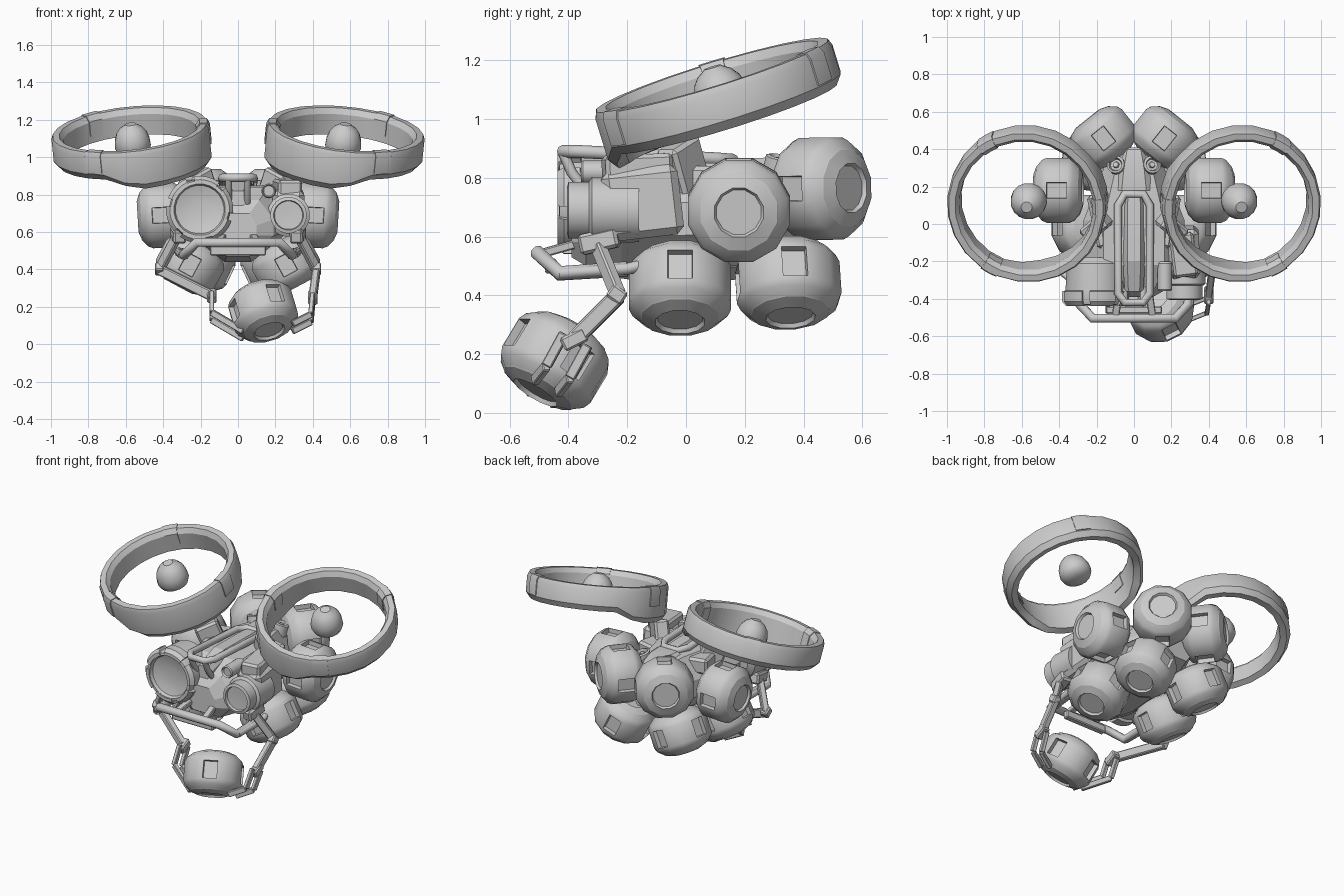
import bpy, bmesh
from math import pi, sin, cos, radians
from mathutils import Vector, Matrix

if "Cube" in bpy.data.objects:
    bpy.data.objects.remove(bpy.data.objects["Cube"])


def finish(name, bm, matrix=None, angle=32):
    if matrix is not None:
        bm.transform(matrix)
    bmesh.ops.recalc_face_normals(bm, faces=bm.faces)
    mesh = bpy.data.meshes.new(name)
    bm.to_mesh(mesh)
    bm.free()
    ob = bpy.data.objects.new(name, mesh)
    bpy.context.collection.objects.link(ob)
    bpy.ops.object.select_all(action='DESELECT')
    ob.select_set(True)
    bpy.context.view_layer.objects.active = ob
    bpy.ops.object.shade_smooth_by_angle(angle=radians(angle))
    return ob


def aim(loc, axis):
    """Matrix placing local z along axis."""
    return Matrix.Translation(loc) @ Vector(axis).to_track_quat('Z', 'Y').to_matrix().to_4x4()


def lathe(profile, n, closed=False):
    """Revolve (radius, height) points about z; open profiles get end caps."""
    bm = bmesh.new()
    rings = [[bm.verts.new((r * cos((k + .5) * 2 * pi / n), r * sin((k + .5) * 2 * pi / n), h))
              for k in range(n)] for r, h in profile]
    pairs = list(zip(rings, rings[1:]))
    if closed:
        pairs.append((rings[-1], rings[0]))
    for a, b in pairs:
        for k in range(n):
            j = (k + 1) % n
            bm.faces.new((a[k], a[j], b[j], b[k]))
    if not closed:
        bm.faces.new(rings[0])
        bm.faces.new(rings[-1])
    return bm


def beam(name, p, q, w, d):
    """Bevelled bar from p to q."""
    p, q = Vector(p), Vector(q)
    bm = bmesh.new()
    bmesh.ops.create_cube(bm, size=1, matrix=Matrix.Diagonal((w, d, (q - p).length, 1)))
    bmesh.ops.bevel(bm, geom=bm.edges[:], offset=min(w, d) * .15, segments=1, affect='EDGES')
    return finish(name, bm, aim((p + q) / 2, q - p))


def tube(name, pts, r, cyclic=False):
    """Round pipe through points."""
    cu = bpy.data.curves.new(name, 'CURVE')
    cu.dimensions = '3D'
    cu.bevel_depth, cu.bevel_resolution, cu.use_fill_caps = r, 2, True
    sp = cu.splines.new('POLY')
    sp.points.add(len(pts) - 1)
    for pt, co in zip(sp.points, pts):
        pt.co = (*co, 1)
    sp.use_cyclic_u = cyclic
    ob = bpy.data.objects.new(name, cu)
    bpy.context.collection.objects.link(ob)


def loft(name, sections):
    """Chamfered hull through (y, half width, z low, z high) sections."""
    bm = bmesh.new()
    loops = []
    for y, w, lo, hi in sections:
        h = hi - lo
        prof = [(.55, 0), (1, .3), (1, .62), (.6, 1)]
        prof += [(-x, z) for x, z in reversed(prof)]
        loops.append([bm.verts.new((x * w, y, lo + z * h)) for x, z in prof])
    for a, b in zip(loops, loops[1:]):
        for k in range(8):
            bm.faces.new((a[k], a[(k + 1) % 8], b[(k + 1) % 8], b[k]))
    bm.faces.new(loops[0])
    bm.faces.new(loops[-1])
    return finish(name, bm, angle=15)


def pod(name, loc, axis):
    """Faceted canister with recessed end caps and four square notches."""
    half = [(.078, .118), (.086, .132), (.135, .114), (.14, .108), (.168, .085), (.18, .058)]
    prof = half + [(r, -h) for r, h in reversed(half)]
    bm = lathe(prof, 12)
    bmesh.ops.recalc_face_normals(bm, faces=bm.faces)
    ports = [f for f in bm.faces if len(f.verts) == 4 and abs(f.calc_center_median().z) < .01
             and min(abs(f.normal.x), abs(f.normal.y)) < .05]
    bmesh.ops.inset_individual(bm, faces=ports, thickness=.006, depth=0)
    bmesh.ops.inset_individual(bm, faces=ports, thickness=.003, depth=-.028)
    finish(name, bm, aim(loc, axis), 28)


# Canister cluster and ducted fans, mirrored left and right
for s, side in ((1, 'right'), (-1, 'left')):
    pod(f'side_pod_{side}', (s * .405, .18, .69), (s, 0, -.06))
    pod(f'rear_pod_{side}', (s * .165, .46, .763), (s * .62, .78, .02))
    pod(f'lower_front_pod_{side}', (s * .257, -.02, .425), (s * .47, 0, -.88))
    pod(f'lower_rear_pod_{side}', (s * .2, .348, .443), (s * .42, .06, -.9))

    m = (Matrix.Translation((s * .572, .11, 1.078)) @ Matrix.Rotation(radians(s * 6), 4, 'Y')
         @ Matrix.Rotation(radians(17), 4, 'X'))
    # Duct ring, deeper toward the body and the front
    bm = lathe([(.425, .05), (.415, .075), (.38, .075), (.36, .045), (.36, -.07), (.4, -.078), (.425, -.045)],
               24, True)
    for v in bm.verts:
        if v.co.z < -.02:
            t = (-s * v.co.x * .8 - v.co.y * .6) / .42
            v.co.z -= .065 * min(1, max(0, (t - .35) / .2))
    finish(f'duct_ring_{side}', bm, m)
    # Clamp plates around the ring
    for k in range(3):
        a = (pi if s > 0 else 0) + k * 2 * pi / 3
        bm = bmesh.new()
        loops = []
        for da in (-.11, 0, .11):
            loops.append([bm.verts.new((r * cos(a + da), r * sin(a + da), h)) for r, h in
                          ((.354, -.03), (.354, .05), (.377, .08), (.418, .08), (.43, .055), (.43, -.04))])
        for p, q in zip(loops, loops[1:]):
            for i in range(6):
                j = (i + 1) % 6
                bm.faces.new((p[i], p[j], q[j], q[i]))
        bm.faces.new(loops[0])
        bm.faces.new(loops[-1])
        finish(f'ring_clamp_{side}', bm, m)
    # Floating hub
    bm = lathe([(.045, -.07), (.085, -.05), (.098, -.02), (.094, .02), (.082, .055), (.06, .083),
                (.036, .098), (.03, .104)], 16)
    finish(f'fan_hub_{side}', bm, Matrix.Translation((s * -.008, .01, 0)) @ m, 40)
    # Ring strut and root block
    beam(f'ring_strut_{side}', (s * .15, .03, .7), (s * .22, -.03, .92), .09, .15)
    beam(f'strut_root_{side}', (s * .13, -.12, .79), (s * .19, .16, .79), .13, .1)
    # Rear sensor rings
    bm = lathe([(.048, -.05), (.048, .02), (.036, .025), (.03, .005), (.018, .005), (.014, .018)], 14)
    finish(f'rear_sensor_{side}', bm, aim((s * .095, .315, .85), (s * .2, .2, 1)))
    # Arm shoulder, upper arm and elbow
    beam(f'shoulder_{side}', (s * .31, -.36, .57), (s * .33, -.23, .6), .07, .07)
    beam(f'upper_arm_{side}', (s * .33, -.3, .57), (s * .42, -.23, .4), .04, .05)
    beam(f'elbow_{side}', (s * .42, -.26, .42), (s * .42, -.21, .385), .05, .05)
    # Lower side rail
    tube(f'side_rail_{side}', [(s * .3, -.43, .475), (s * .32, -.2, .49), (s * .27, .05, .55)], .02)

# Fuselage
loft('fuselage', [(-.39, .1, .53, .7), (-.34, .19, .5, .77), (-.22, .27, .5, .84),
                  (.02, .27, .5, .85), (.2, .2, .5, .85), (.41, .12, .56, .83)])
loft('belly_keel', [(-.3, .11, .47, .6), (-.1, .13, .44, .6), (.3, .1, .46, .6)])
loft('top_spine', [(-.36, .05, .74, .82), (-.2, .06, .78, .875), (.1, .06, .78, .87), (.2, .04, .78, .86)])
loft('rear_hatch', [(.18, .11, .78, .865), (.3, .09, .78, .87), (.4, .06, .76, .85)])

# Large front lens with rim tabs
lens = aim((-.205, -.33, .72), (0, -1, 0))
bm = lathe([(.12, -.15), (.155, -.12), (.163, .03), (.163, .08), (.155, .1), (.138, .102), (.13, .082),
            (.09, .07), (.04, .064)], 24)
finish('main_lens', bm, lens)
for k in range(6):
    # curved rim segment
    bm = bmesh.new()
    loops = []
    for d in (-.4, -.2, 0, .2, .4):
        a = k * pi / 3 + .3 + d
        loops.append([bm.verts.new((r * cos(a), r * sin(a), h)) for r, h in
                      ((.14, .02), (.14, .108), (.16, .108), (.18, .085), (.18, .03))])
    for p, q in zip(loops, loops[1:]):
        for i in range(5):
            bm.faces.new((p[i], p[(i + 1) % 5], q[(i + 1) % 5], q[i]))
    bm.faces.new(loops[0])
    bm.faces.new(loops[-1])
    finish('lens_rim_segment', bm, lens)

# Small front lens and its housing
bm = lathe([(.11, -.16), (.115, 0), (.098, .01), (.098, .08), (.08, .085), (.076, .068), (.03, .065)], 20)
finish('small_lens', bm, aim((.27, -.32, .69), (0, -1, 0)))
beam('lens_housing', (.27, -.28, .7), (.26, -.02, .73), .17, .24)
beam('shoulder_cover', (.28, -.28, .83), (.25, -.05, .84), .13, .09)

# Spotlight on top
bm = lathe([(.032, -.08), (.04, -.07), (.04, .07), (.034, .078), (.028, .065)], 14)
finish('spotlight', bm, aim((.165, -.28, .82), (0, -1, 0)))

# Top handle rail and front bumper
tube('top_rail', [(.05, -.42, .89), (.085, -.37, .89), (.085, .1, .865), (.05, .16, .86), (-.05, .16, .86),
                  (-.085, .1, .865), (-.085, -.37, .89), (-.05, -.42, .89)], .022, True)
for s in (1, -1):
    tube('rail_support', [(s * .05, -.3, .7), (s * .05, -.39, .82), (s * .05, -.42, .89)], .018)
    beam('bumper_bracket', (s * .1, -.5, .54), (s * .08, -.36, .58), .04, .03)
tube('front_bumper', [(-.3, -.2, .49), (-.29, -.43, .475), (-.22, -.505, .545), (.22, -.505, .545),
                      (.29, -.43, .475), (.3, -.2, .49)], .026)
beam('bumper_plate', (-.15, -.46, .5), (.15, -.46, .5), .04, .05)

# Carried canister and the claws that grip it
pod('carried_pod', (.135, -.447, .178), (.25, -.5, -.83))
for side, elbow, wrist, knuckle, tip in (
        ('left', (-.42, -.23, .4), (-.14, -.37, .26), (-.14, -.43, .15), (.03, -.5, .05)),
        ('right', (.42, -.23, .4), (.4, -.38, .25), (.39, -.44, .14), (.29, -.48, .09))):
    beam(f'forearm_{side}', elbow, wrist, .04, .055)
    beam(f'wrist_{side}', Vector(wrist) + Vector((0, .04, .02)), Vector(wrist) - Vector((0, .04, .02)), .05, .05)
    for off in (Vector((0, -.035, .02)), Vector((0, .045, -.02))):
        beam(f'finger_base_{side}', Vector(wrist) + off, Vector(knuckle) + off, .025, .035)
        beam(f'finger_tip_{side}', Vector(knuckle) + off, Vector(tip) + off, .025, .035)
